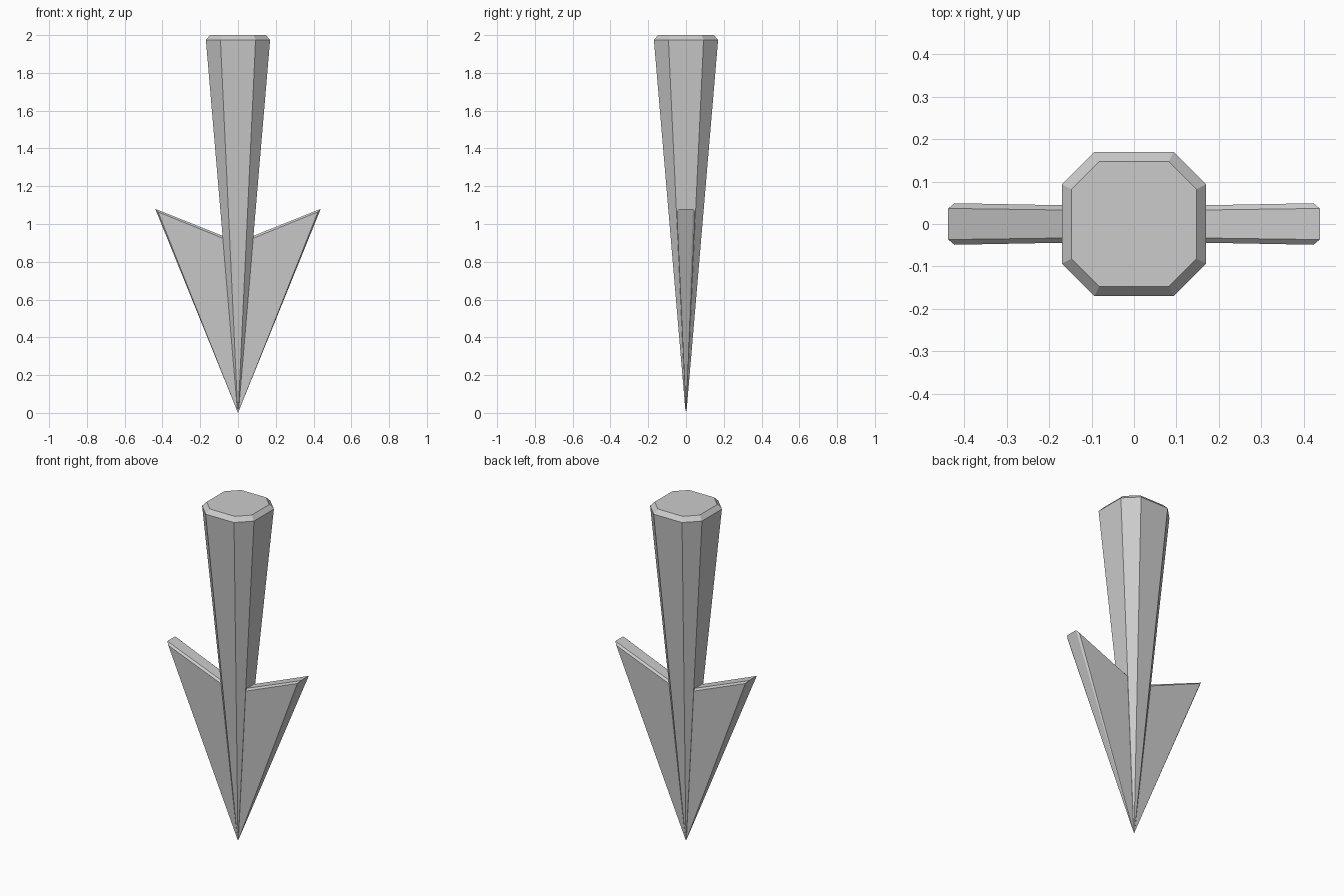
import bpy, bmesh

if "Cube" in bpy.data.objects:
    bpy.data.objects.remove(bpy.data.objects["Cube"])


def loft(name, rings):
    """Join equal-length vertex rings with quads and cap both ends."""
    bm = bmesh.new()
    loops = [[bm.verts.new(p) for p in ring] for ring in rings]
    n = len(loops[0])
    for a, b in zip(loops, loops[1:]):
        for i in range(n):
            j = (i + 1) % n
            bm.faces.new((a[i], a[j], b[j], b[i]))
    bm.faces.new(loops[0][::-1])
    bm.faces.new(loops[-1])
    # Collapse coincident corners into the sharp tip
    bmesh.ops.remove_doubles(bm, verts=bm.verts, dist=0.0005)
    bmesh.ops.recalc_face_normals(bm, faces=bm.faces)
    mesh = bpy.data.meshes.new(name)
    bm.to_mesh(mesh)
    bm.free()
    obj = bpy.data.objects.new(name, mesh)
    bpy.context.collection.objects.link(obj)
    return obj


def octagon(half, side, z):
    """Square ring with cut corners."""
    return [(half, -side, z), (half, side, z), (side, half, z), (-side, half, z),
            (-half, side, z), (-half, -side, z), (-side, -half, z), (side, -half, z)]


def barb_outline(slope, width, height, notch):
    """Arrowhead outline whose thickness grows with height."""
    points = [(0, 0), (width, height), (0, notch), (-width, height)]
    return [(x, slope * z, z) for x, z in points]


# Tapered shaft with bevelled top rim
loft("shaft", [octagon(0.003, 0.0016, 0.01), octagon(0.17, 0.093, 1.975),
               octagon(0.147, 0.082, 2.0)])

# Swept arrowhead barbs with bevelled edges
rim = (0.438, 1.08, 0.905)
face = (0.423, 1.064, 0.892)
loft("arrowhead_barbs", [barb_outline(-0.046, *face), barb_outline(-0.034, *rim),
                         barb_outline(0.034, *rim), barb_outline(0.046, *face)])
